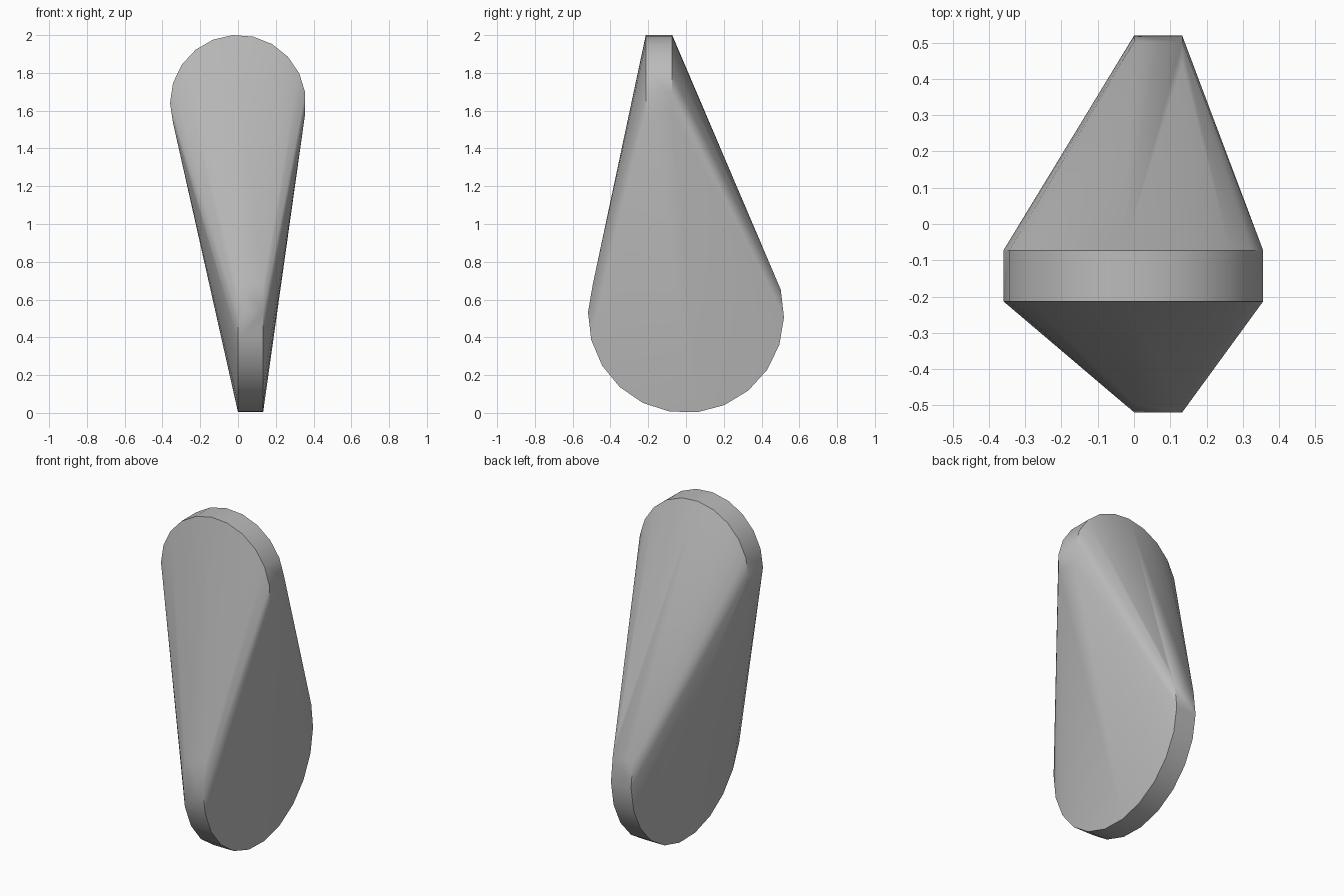
import bpy
import bmesh
from math import cos, sin, radians, tau

cube = bpy.data.objects.get("Cube")
if cube:
    bpy.data.objects.remove(cube, do_unlink=True)

grey = bpy.data.materials.new("plain grey")
grey.use_nodes = True
colour = (0.5, 0.5, 0.5, 1)
grey.diffuse_color = colour
grey.node_tree.nodes["Principled BSDF"].inputs["Base Color"].default_value = colour


def disc(bm, sides, radius, phase, place):
    """Add the rim points of a flat disc; place maps (across, up) to its two rims."""
    for i in range(sides):
        a = radians(phase) + tau * i / sides
        for point in place(radius * cos(a), radius * sin(a)):
            bm.verts.new(point)


bm = bmesh.new()
# Upper disc, facing front and back
disc(bm, 21, 0.36, 180, lambda u, v: [(u, y, 1.641 + v) for y in (-0.213, -0.073)])
# Lower disc, facing left and right
disc(bm, 22, 0.519, -1.5, lambda u, v: [(x, u, 0.519 + v) for x in (0.0, 0.133)])

# Tight skin around both discs
hull = bmesh.ops.convex_hull(bm, input=bm.verts)
inside = {g for g in hull["geom_interior"] + hull["geom_unused"]
          if isinstance(g, bmesh.types.BMVert)}
bmesh.ops.delete(bm, geom=list(inside), context="VERTS")
bmesh.ops.dissolve_limit(bm, angle_limit=radians(0.2), verts=bm.verts, edges=bm.edges)
bmesh.ops.recalc_face_normals(bm, faces=bm.faces)

mesh = bpy.data.meshes.new("twisted_body")
bm.to_mesh(mesh)
bm.free()
mesh.materials.append(grey)
body = bpy.data.objects.new("twisted_body", mesh)
bpy.context.collection.objects.link(body)

# Smooth skin with crisp disc rims
bpy.ops.object.select_all(action="DESELECT")
body.select_set(True)
bpy.context.view_layer.objects.active = body
bpy.ops.object.shade_smooth_by_angle(angle=radians(30))
